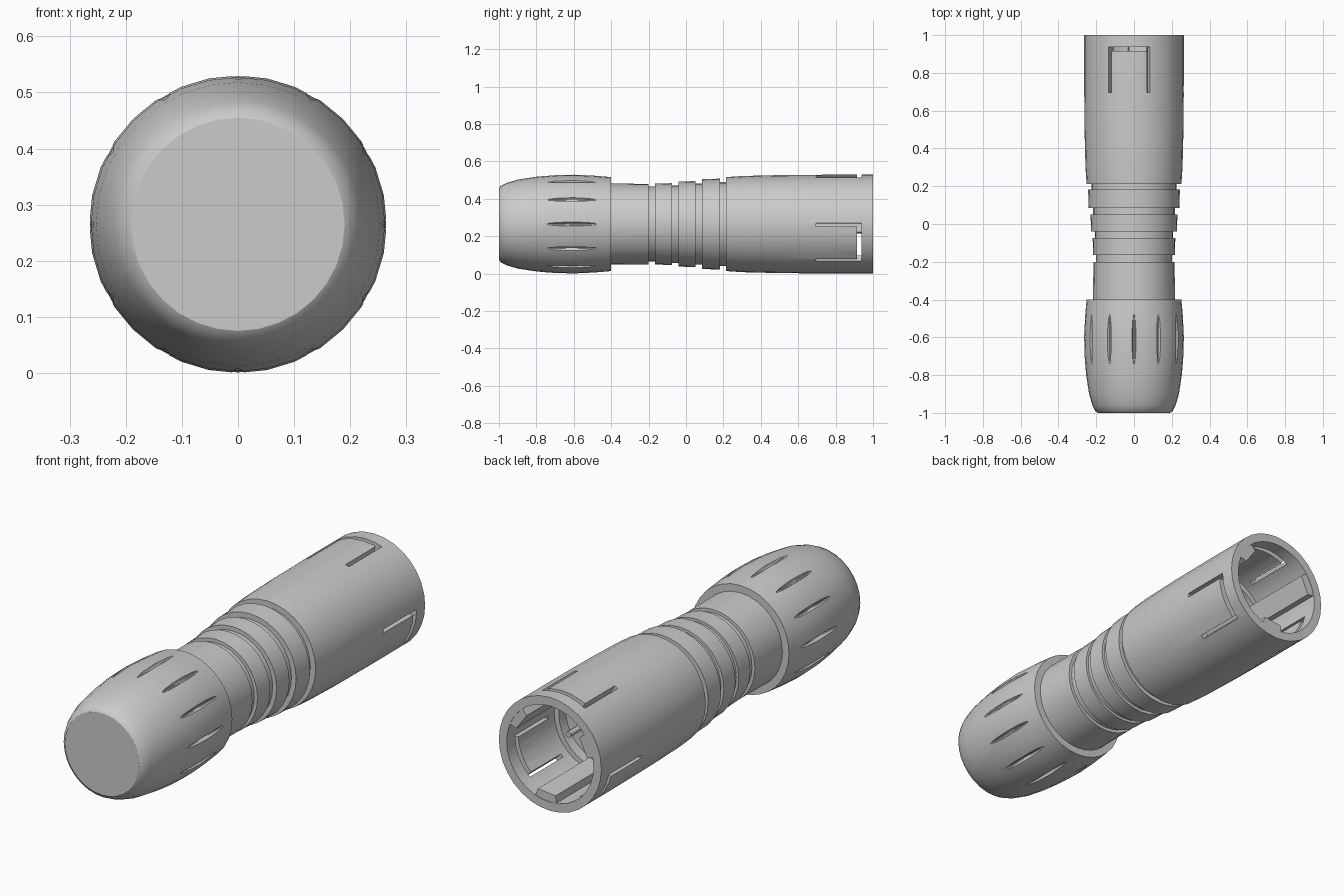
import bpy, bmesh, math
from mathutils import Matrix

cube = bpy.data.objects.get("Cube")
if cube:
    bpy.data.objects.remove(cube, do_unlink=True)

AXIS_Z = 0.265   # height of the long axis
SEGMENTS = 32
KEY_ANGLES = (36, 156, 276)
TAB_ANGLES = (96, 216, 336)

grey = bpy.data.materials.new("plain grey")
grey.use_nodes = True
grey.diffuse_color = (0.6, 0.6, 0.6, 1)
grey.node_tree.nodes["Principled BSDF"].inputs["Base Color"].default_value = (0.6, 0.6, 0.6, 1)


def polar(radius, degrees, y):
    a = math.radians(degrees)
    return (radius * math.cos(a), y, AXIS_Z + radius * math.sin(a))


def finish(name, bm):
    bmesh.ops.recalc_face_normals(bm, faces=bm.faces)
    mesh = bpy.data.meshes.new(name)
    bm.to_mesh(mesh)
    bm.free()
    mesh.materials.append(grey)
    obj = bpy.data.objects.new(name, mesh)
    bpy.context.collection.objects.link(obj)
    return obj


def lathe(name, profile):
    """Turn (y, radius) points around the long axis; both ends lie on the axis."""
    bm = bmesh.new()
    rings = []
    for y, r in profile:
        count = SEGMENTS if r > 0 else 1
        rings.append([bm.verts.new(polar(r, 360 * i / SEGMENTS, y)) for i in range(count)])
    for a, b in zip(rings, rings[1:]):
        for i in range(SEGMENTS):
            j = (i + 1) % SEGMENTS
            if len(a) == 1:
                bm.faces.new((a[0], b[i], b[j]))
            elif len(b) == 1:
                bm.faces.new((a[i], b[0], a[j]))
            else:
                bm.faces.new((a[i], b[i], b[j], a[j]))
    return finish(name, bm)


def add_sector(bm, a0, a1, r0, r1, y0, y1, steps=1):
    """Add a closed piece of a tube wall between two angles."""
    loops = []
    for k in range(steps + 1):
        a = a0 + (a1 - a0) * k / steps
        loops.append([bm.verts.new(polar(r, a, y))
                      for r, y in ((r0, y0), (r1, y0), (r1, y1), (r0, y1))])
    for p, q in zip(loops, loops[1:]):
        for i in range(4):
            j = (i + 1) % 4
            bm.faces.new((p[i], p[j], q[j], q[i]))
    bm.faces.new(loops[0])
    bm.faces.new(loops[-1][::-1])


def cut(target, cutter):
    cutter.hide_render = True
    mod = target.modifiers.new("cut", "BOOLEAN")
    mod.operation = "DIFFERENCE"
    mod.solver = "EXACT"
    mod.use_self = True
    mod.object = cutter
    bpy.context.view_layer.objects.active = target
    bpy.ops.object.modifier_apply(modifier=mod.name)
    bpy.data.objects.remove(cutter, do_unlink=True)


# Rounded grip at the front
grip = lathe("grip_cap", [
    (-1, 0), (-1, 0.19), (-0.99, 0.205), (-0.96, 0.22), (-0.9, 0.238), (-0.8, 0.253),
    (-0.7, 0.262), (-0.6, 0.265), (-0.5, 0.26), (-0.4, 0.251), (-0.4, 0)])

# Twelve slim finger grooves around the grip
bm = bmesh.new()
for i in range(12):
    place = (Matrix.Translation(polar(0.268, 30 * i, -0.61))
             @ Matrix.Rotation(-math.radians(30 * i), 4, "Y")
             @ Matrix.Diagonal((0.02, 0.17, 0.011, 1)))
    bmesh.ops.create_uvsphere(bm, u_segments=8, v_segments=8, radius=1, matrix=place)
cut(grip, finish("groove_cutter", bm))

# Flared neck with three rings
neck_profile = [(-0.42, 0), (-0.42, 0.217), (-0.2, 0.215)]
for y0, y1, r, groove in ((-0.165, -0.075, 0.219, 0.2),
                          (-0.04, 0.05, 0.23, 0.207),
                          (0.085, 0.183, 0.243, 0.216)):
    neck_profile += [(y0 - 0.035, groove), (y0, groove), (y0, r - 0.003), (y1, r)]
neck_profile += [(0.183, 0.224), (0.23, 0.224), (0.23, 0)]
neck = lathe("ringed_neck", neck_profile)

# Body with an open socket at the back
body = lathe("socket_body", [
    (0.213, 0), (0.213, 0.251), (0.3, 0.257), (0.5, 0.262), (0.75, 0.264), (1, 0.264),
    (1, 0.224), (0.65, 0.224), (0.65, 0.2), (0.6, 0.2), (0.6, 0)])

# U-shaped slots that free three spring tabs
bm = bmesh.new()
for a in TAB_ANGLES:
    add_sector(bm, a - 25, a - 21, 0.2, 0.3, 0.695, 0.925)
    add_sector(bm, a + 21, a + 25, 0.2, 0.3, 0.695, 0.925)
    add_sector(bm, a - 25, a + 25, 0.205, 0.295, 0.915, 0.937, steps=10)
cut(body, finish("slot_cutter", bm))

# Guide keys inside the socket
keys = []
for a in KEY_ANGLES:
    bm = bmesh.new()
    add_sector(bm, a - 14, a + 14, 0.19, 0.24, 0.62, 0.998)
    keys.append(finish("guide_key", bm))

# Contact pins on the socket floor
for a in TAB_ANGLES:
    bm = bmesh.new()
    place = Matrix.Translation(polar(0.12, a, 0.645)) @ Matrix.Rotation(math.pi / 2, 4, "X")
    bmesh.ops.create_cone(bm, cap_ends=True, segments=12, radius1=0.014, radius2=0.014,
                          depth=0.13, matrix=place)
    keys.append(finish("contact_pin", bm))

# Smooth shading with crisp edges
bpy.ops.object.select_all(action="DESELECT")
for obj in [grip, neck, body] + keys:
    obj.select_set(True)
bpy.context.view_layer.objects.active = body
bpy.ops.object.shade_smooth_by_angle(angle=math.radians(30))
